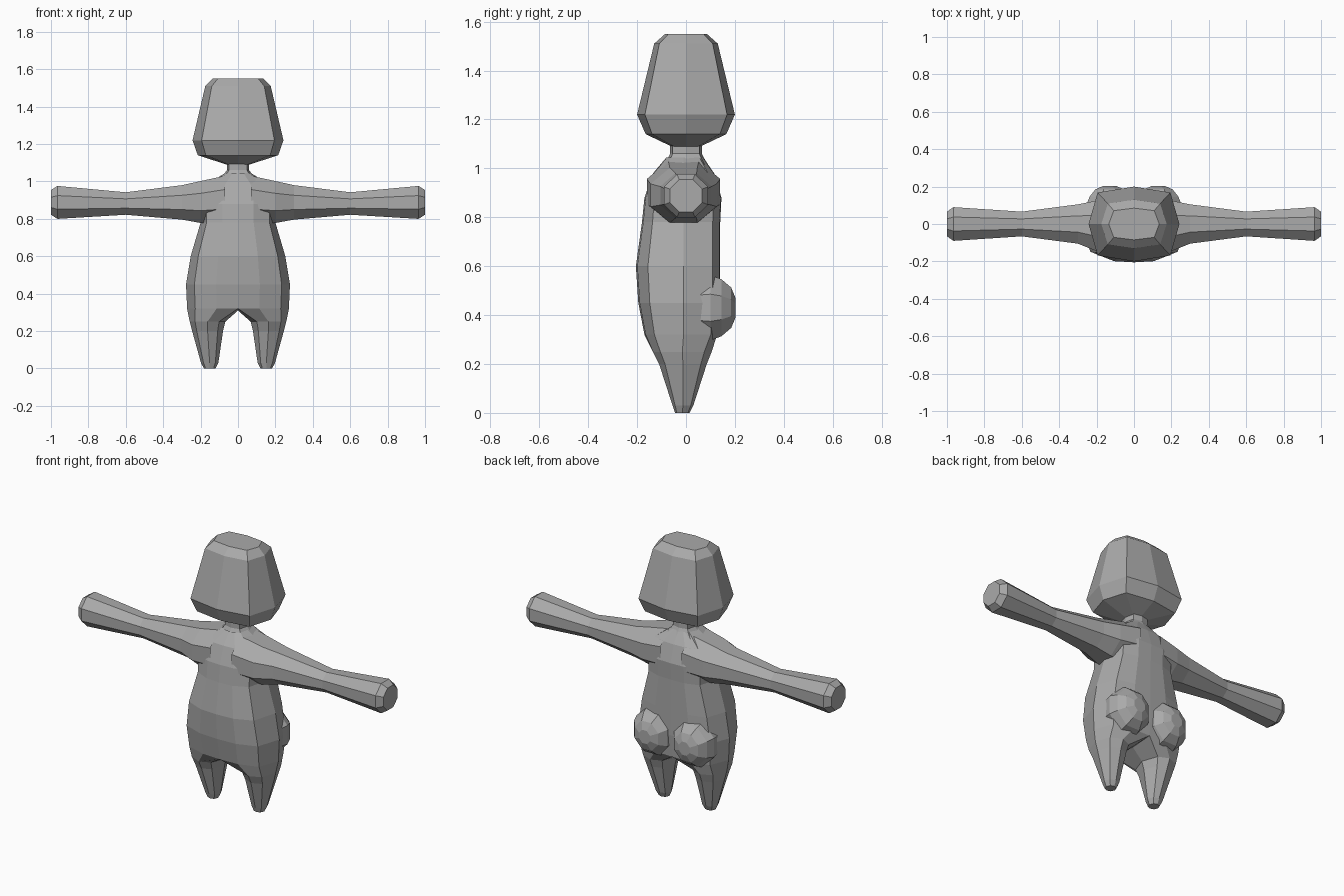
import bpy, bmesh, math
from mathutils import Vector

if "Cube" in bpy.data.objects:
    bpy.data.objects.remove(bpy.data.objects["Cube"])

grey = bpy.data.materials.new("plain grey")
grey.diffuse_color = (0.4, 0.4, 0.4, 1)
grey.use_nodes = True
grey.node_tree.nodes["Principled BSDF"].inputs["Base Color"].default_value = grey.diffuse_color


def finish(bm, name, mirror=False):
    bmesh.ops.remove_doubles(bm, verts=bm.verts, dist=0.0005)
    bmesh.ops.recalc_face_normals(bm, faces=bm.faces)
    me = bpy.data.meshes.new(name)
    bm.to_mesh(me)
    bm.free()
    me.materials.append(grey)
    ob = bpy.data.objects.new(name, me)
    bpy.context.collection.objects.link(ob)
    if mirror:
        m = ob.modifiers.new("mirror", 'MIRROR')
        m.merge_threshold = 0.001
    return ob


def loft(bm, rings, closed=True, cap_start=False, cap_end=False):
    vs = [[bm.verts.new(p) for p in r] for r in rings]
    n = len(vs[0])
    for a, b in zip(vs, vs[1:]):
        for i in range(n if closed else n - 1):
            j = (i + 1) % n
            bm.faces.new((a[i], a[j], b[j], b[i]))
    if cap_start:
        bm.faces.new(vs[0])
    if cap_end:
        bm.faces.new(vs[-1])


def octagon(r):
    return [(r * math.cos(math.pi * (k + .5) / 4), r * math.sin(math.pi * (k + .5) / 4))
            for k in range(8)]


# Head: tapered eight-sided block
def head_ring(z, w, d):
    cw, cd = w * .8, d * .84
    return [(0, -d, z), (cw, -cd, z), (w, 0, z), (cw, cd, z),
            (0, d, z), (-cw, cd, z), (-w, 0, z), (-cw, -cd, z)]


bm = bmesh.new()
loft(bm, [head_ring(*r) for r in [(1.09, .06, .06), (1.14, .215, .165), (1.22, .243, .2),
                                  (1.51, .175, .13), (1.55, .135, .085)]], True, True, True)
finish(bm, "head")

# Neck
bm = bmesh.new()
loft(bm, [head_ring(*r) for r in [(1.0, .12, .1), (1.04, .075, .075), (1.06, .06, .065),
                                  (1.11, .06, .065)]])
finish(bm, "neck")


# Body half: torso strip flowing into one leg, then mirrored
def half_ring(z, w, front, back):
    cf, cb = front * .76, back * .78
    return [(0, front, z), (w * .42, front * .97, z), (w * .84, cf, z), (w, -.01, z),
            (w * .84, cb, z), (w * .42, back * .98, z), (0, back, z)]


bm = bmesh.new()
torso = [half_ring(*r) for r in [
    (1.045, .07, -.08, .07), (.98, .17, -.135, .115), (.88, .2, -.17, .145),
    (.78, .2, -.18, .14), (.6, .253, -.205, .14), (.45, .278, -.195, .14),
    (.32, .272, -.17, .13)]]
loft(bm, torso, closed=False)


def leg_ring(z, x0, x1, front, back):
    c, h, m = (x0 + x1) / 2, (x1 - x0) / 2, (front + back) / 2
    f = [(-.65, .78), (0, 1), (.7, .75), (1, 0), (.7, -.75), (0, -1), (-.65, -.78), (-1, 0)]
    return [(c + h * a, m + (front - m) * b, z) for a, b in f]


legs = [torso[-1] + [(0, -.01, .31)]]
legs += [leg_ring(*r) for r in [(.25, .068, .258, -.135, .105), (.2, .08, .245, -.11, .085),
                                (.03, .105, .198, -.055, .03), (0, .12, .182, -.045, .015)]]
loft(bm, legs, cap_end=True)
finish(bm, "torso_and_legs", True)

# Arms: eight-sided limb, narrow at the elbow, blunt hand end
bm = bmesh.new()
rings = []
for x, zc, hz, hy, yc in [(.07, .905, .125, .15, -.01), (.2, .89, .112, .135, -.01),
                          (.3, .888, .092, .105, 0), (.6, .882, .06, .066, 0),
                          (.965, .888, .088, .09, 0), (1.0, .888, .066, .066, 0)]:
    k = 1 / math.cos(math.pi / 8)
    rings.append([(x, yc + a * hy * k, zc + b * hz * k) for a, b in octagon(1)])
loft(bm, rings, cap_end=True)
finish(bm, "arms", True)

# Rounded rear cheeks
bm = bmesh.new()
rings = []
for y, r in [(.03, .125), (.1, .138), (.145, .12), (.185, .085), (.203, .04)]:
    rings.append([(max(.0, .13 + a * .93), y, .43 + b) for a, b in octagon(r * 1.05)])
loft(bm, rings, cap_end=True)
finish(bm, "rear_cheeks", True)
